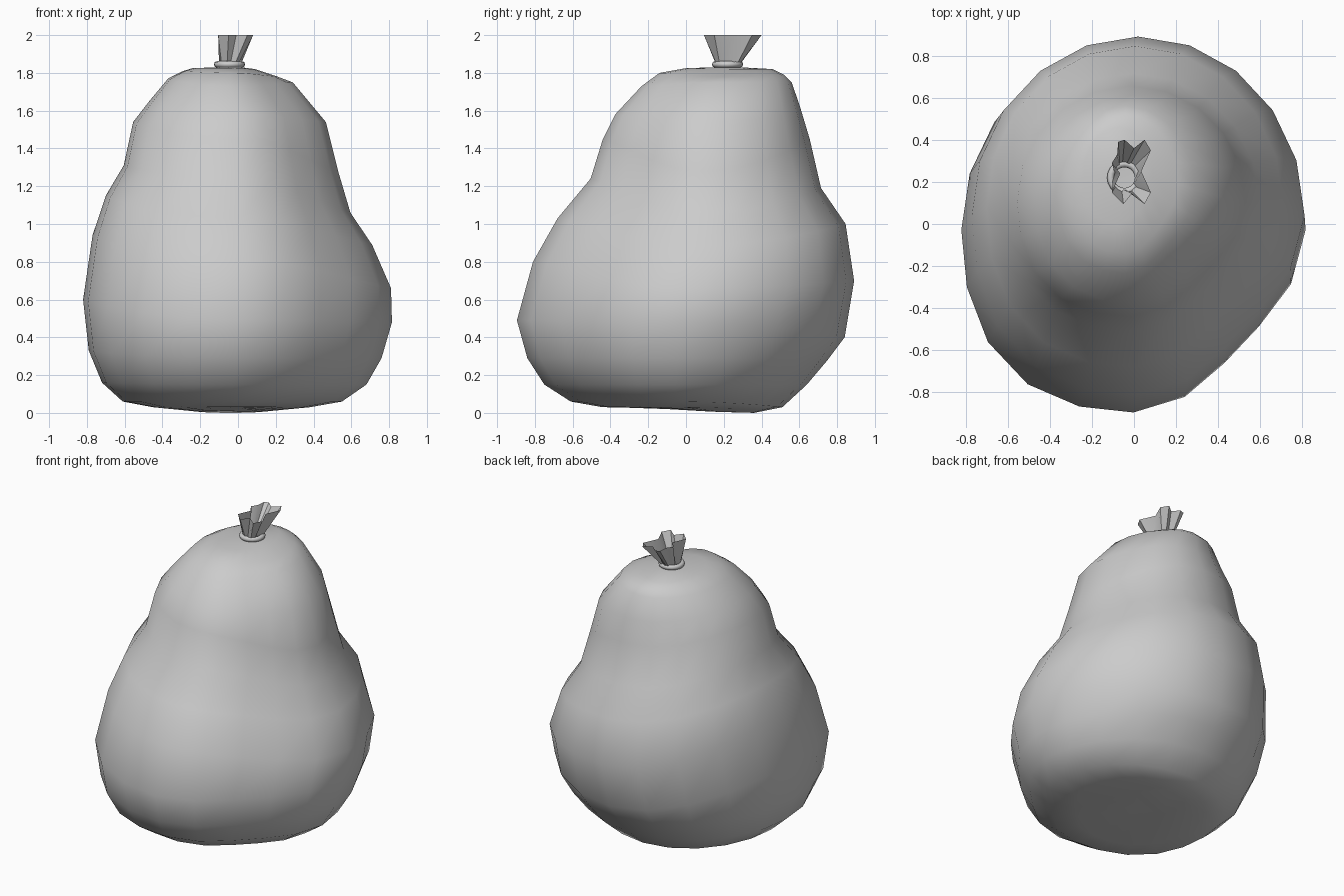
import bpy, bmesh, math

if "Cube" in bpy.data.objects:
    bpy.data.objects.remove(bpy.data.objects["Cube"])

SEG = 20
NECK = (-0.045, 0.22)


def loft(name, rings, cap_bottom=False, angle=75):
    bm = bmesh.new()
    loops = [[bm.verts.new(p) for p in ring] for ring in rings]
    for a, b in zip(loops, loops[1:]):
        n = len(a)
        for i in range(n):
            j = (i + 1) % n
            bm.faces.new((a[i], a[j], b[j], b[i]))
    if cap_bottom:
        bm.faces.new(list(reversed(loops[0])))
    me = bpy.data.meshes.new(name)
    bm.to_mesh(me)
    bm.free()
    ob = bpy.data.objects.new(name, me)
    bpy.context.collection.objects.link(ob)
    bpy.ops.object.select_all(action='DESELECT')
    ob.select_set(True)
    bpy.context.view_layer.objects.active = ob
    bpy.ops.object.shade_smooth_by_angle(angle=math.radians(angle))
    return ob


def sack_ring(left, right, front, back):
    # lopsided ellipse through four (offset, height) points
    (xl, zl), (xr, zr), (yf, zf), (yb, zb) = left, right, front, back
    cx, cy, rx, ry = (xl + xr) / 2, (yf + yb) / 2, (xr - xl) / 2, (yb - yf) / 2
    pts = []
    for i in range(SEG):
        t = 2 * math.pi * i / SEG
        c, s = math.cos(t), math.sin(t)
        k = 1.0
        if s < 0:
            k += (-0.11 if c > 0 else 0.05) * math.sin(2 * t) ** 2
        z = c * c * (zr if c > 0 else zl) + s * s * (zb if s > 0 else zf)
        pts.append((cx + rx * k * c, cy + ry * k * s, z))
    return pts


# Sagging body: matching side profiles, bottom to top
left = [(-.20, .005), (-.45, .03), (-.61, .06), (-.72, .16), (-.79, .33), (-.82, .60), (-.77, .94),
        (-.70, 1.15), (-.605, 1.31), (-.555, 1.54), (-.47, 1.65), (-.37, 1.77), (-.29, 1.81), (-.24, 1.825)]
right = [(.12, .005), (.38, .03), (.55, .06), (.68, .15), (.76, .29), (.815, .48), (.81, .66),
         (.71, .89), (.595, 1.06), (.53, 1.28), (.465, 1.54), (.29, 1.75), (.21, 1.78), (.09, 1.82)]
front = [(0, .03), (-.44, .03), (-.61, .06), (-.75, .15), (-.84, .29), (-.895, .49), (-.81, .80),
         (-.68, 1.03), (-.505, 1.24), (-.44, 1.45), (-.375, 1.58), (-.235, 1.73), (-.14, 1.80), (0, 1.825)]
back = [(.36, 0), (.42, .012), (.51, .03), (.64, .15), (.75, .28), (.84, .40), (.89, .70),
        (.845, 1.0), (.715, 1.19), (.655, 1.45), (.61, 1.60), (.56, 1.75), (.52, 1.79), (.46, 1.82)]
rings = [sack_ring(*p) for p in zip(left, right, front, back)]
rings.append([(NECK[0] + .06 * math.cos(2 * math.pi * i / SEG),
               NECK[1] + .06 * math.sin(2 * math.pi * i / SEG), 1.83) for i in range(SEG)])
loft("sack_body", rings, cap_bottom=True)

# Cord tied around the neck
bpy.ops.mesh.primitive_torus_add(major_segments=20, minor_segments=8, major_radius=.066,
                                 minor_radius=.017, location=(*NECK, 1.845))
bpy.context.object.name = "neck_cord"
bpy.ops.object.shade_smooth_by_angle(angle=math.radians(60))

# Gathered cloth flaring open above the cord
rim = [(.035, .25), (.08, .35), (.05, .40), (0, .36), (-.045, .40), (-.075, .39), (-.08, .33),
       (-.105, .29), (-.065, .24), (-.105, .15), (-.05, .095), (-.01, .145), (.05, .095), (.08, .15)]
base = []
for x, y in rim:
    a = math.atan2(y - .24, x + .012)
    base.append((NECK[0] + .055 * math.cos(a), NECK[1] + .055 * math.sin(a), 1.83))
loft("gathered_mouth", [base, [(x, y, 2.0) for x, y in rim]], angle=40)
